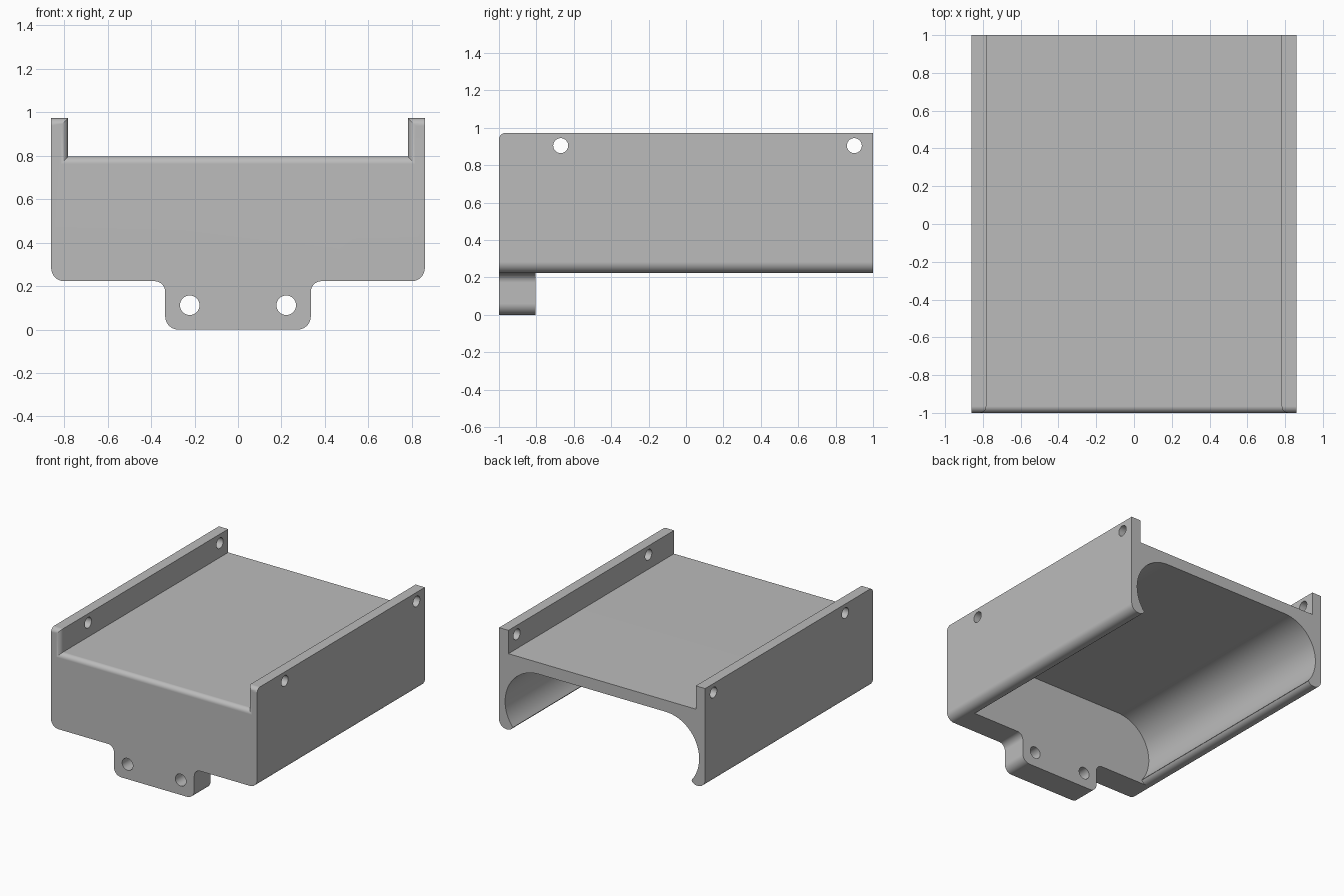
import bpy
import bmesh
from math import radians, cos, sin

cube = bpy.data.objects.get("Cube")
if cube:
    bpy.data.objects.remove(cube, do_unlink=True)

HALF_W, TOP, DECK, RAIL_IN, UNDERSIDE = 0.86, 0.973, 0.797, 0.782, 0.223
FRONT, BACK, WALL = -1.0, 1.0, -0.805

grey = bpy.data.materials.new("light_grey")
grey.use_nodes = True
colour = (0.5, 0.5, 0.5, 1)
grey.diffuse_color = colour
grey.node_tree.nodes["Principled BSDF"].inputs["Base Color"].default_value = colour


def arc(cx, cz, r, start, end, steps=8):
    angles = [radians(start + (end - start) * i / steps) for i in range(steps + 1)]
    return [(cx + r * cos(a), cz + r * sin(a)) for a in angles]


def mirrored(half):
    return half + [(-x, z) for x, z in reversed(half)]


def prism(name, profile, y0, y1, bevel_rule=None):
    """Extrude an x-z profile from y0 to y1, optionally rounding chosen edges."""
    bm = bmesh.new()
    face = bm.faces.new([bm.verts.new((x, y0, z)) for x, z in profile])
    new = bmesh.ops.extrude_face_region(bm, geom=[face])["geom"]
    moved = [v for v in new if isinstance(v, bmesh.types.BMVert)]
    bmesh.ops.translate(bm, verts=moved, vec=(0, y1 - y0, 0))
    bmesh.ops.recalc_face_normals(bm, faces=bm.faces)
    if bevel_rule:
        edges = [e for e in bm.edges if all(bevel_rule(v.co) for v in e.verts)]
        bmesh.ops.bevel(bm, geom=edges, offset=0.035, segments=6,
                        profile=0.5, affect='EDGES')
    mesh = bpy.data.meshes.new(name)
    bm.to_mesh(mesh)
    bm.free()
    ob = bpy.data.objects.new(name, mesh)
    bpy.context.collection.objects.link(ob)
    mesh.materials.append(grey)
    return ob


def cut(target, cutter):
    cutter.hide_render = True
    mod = target.modifiers.new("cut", 'BOOLEAN')
    mod.operation = 'DIFFERENCE'
    mod.solver = 'EXACT'
    mod.object = cutter
    bpy.context.view_layer.objects.active = target
    bpy.ops.object.modifier_apply(modifier=mod.name)
    bpy.data.objects.remove(cutter, do_unlink=True)


# Bracket body: mounting tab, rounded lower corners, raised side rails
outline = mirrored(
    arc(0.275, 0.06, 0.06, -90, 0)
    + arc(0.385, UNDERSIDE - 0.05, 0.05, 180, 90)
    + arc(HALF_W - 0.06, UNDERSIDE + 0.06, 0.06, -90, 0)
    + [(HALF_W, TOP), (RAIL_IN, TOP), (RAIL_IN, DECK)])
body = prism("bracket_body", outline, FRONT, BACK,
             lambda co: co.y < FRONT + 0.001 and co.z > DECK - 0.001)

# Hollow behind the front wall, with round sides and rounded lower lips
hollow = mirrored(
    [(0.79, -0.1)]
    + arc(0.79, 0.27, 0.0475, -90, -155, 6)
    + arc(0.53, 0.43, 0.28, -40, 90, 24))
cut(body, prism("hollow_cutter", hollow, WALL, BACK + 0.1))

# Screw holes through the tab
for x in (-0.222, 0.222):
    cut(body, prism("tab_hole_cutter", arc(x, 0.112, 0.045, 0, 350, 35),
                    FRONT - 0.1, WALL + 0.1))

# Cross holes through both rails
for y in (-0.67, 0.9):
    cutter = prism("rail_hole_cutter", arc(y, 0.905, 0.04, 0, 350, 35), -1, 1)
    cutter.rotation_euler.z = radians(90)
    # quarter turn sends local x to y, so the hole runs across the rails
    bpy.context.view_layer.update()
    cut(body, cutter)

# Smooth the rounds and keep the flats flat
bpy.ops.object.select_all(action='DESELECT')
body.select_set(True)
bpy.context.view_layer.objects.active = body
bpy.ops.object.shade_smooth_by_angle(angle=radians(30))
normals = body.modifiers.new("flat_faces", 'WEIGHTED_NORMAL')
normals.keep_sharp = True
